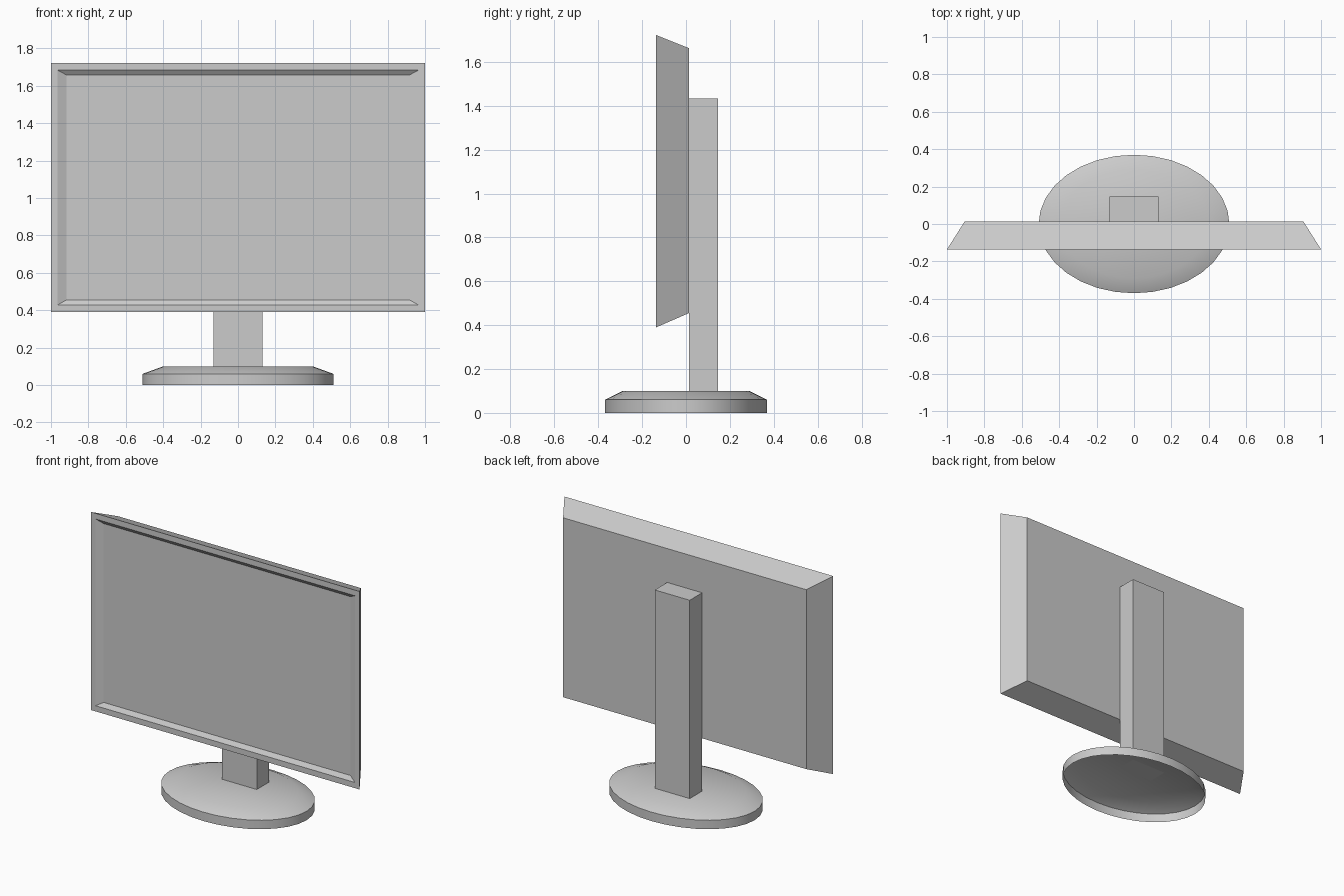
import bpy, bmesh, math

if "Cube" in bpy.data.objects:
    bpy.data.objects.remove(bpy.data.objects["Cube"])


def make_object(name, bm, smooth=False):
    bmesh.ops.recalc_face_normals(bm, faces=bm.faces)
    mesh = bpy.data.meshes.new(name)
    bm.to_mesh(mesh)
    bm.free()
    obj = bpy.data.objects.new(name, mesh)
    bpy.context.collection.objects.link(obj)
    if smooth:
        bpy.ops.object.select_all(action='DESELECT')
        obj.select_set(True)
        bpy.context.view_layer.objects.active = obj
        bpy.ops.object.shade_smooth_by_angle(angle=math.radians(35))
    return obj


def rect(bm, half_w, z0, z1, y):
    return [bm.verts.new(p) for p in
            ((-half_w, y, z0), (half_w, y, z0), (half_w, y, z1), (-half_w, y, z1))]


def ellipse(bm, rx, ry, z, n=32):
    return [bm.verts.new((rx * math.cos(2 * math.pi * i / n),
                          ry * math.sin(2 * math.pi * i / n), z)) for i in range(n)]


def loft(bm, rings, cap_start=True, cap_end=True):
    for a, b in zip(rings, rings[1:]):
        n = len(a)
        for i in range(n):
            j = (i + 1) % n
            bm.faces.new((a[i], a[j], b[j], b[i]))
    if cap_start:
        bm.faces.new(rings[0])
    if cap_end:
        bm.faces.new(rings[-1])


# Screen: tapered housing, flat bezel and sunken display panel
bm = bmesh.new()
loft(bm, [rect(bm, *r) for r in (
    (0.905, 0.455, 1.662, 0.014),
    (1.0, 0.39, 1.722, -0.136),
    (0.965, 0.428, 1.684, -0.136),
    (0.918, 0.455, 1.658, -0.116))])
make_object("screen", bm)

# Upright column behind the screen
bm = bmesh.new()
loft(bm, [rect(bm, 0.13, 0.10, 1.434, y) for y in (0.014, 0.146)])
make_object("stand_column", bm)

# Oval foot: hollow shell, open underneath
bm = bmesh.new()
loft(bm, [ellipse(bm, *e) for e in (
    (0.51, 0.37, 0.0), (0.51, 0.37, 0.06), (0.40, 0.29, 0.10))], cap_start=False)
make_object("stand_base", bm, smooth=True)
